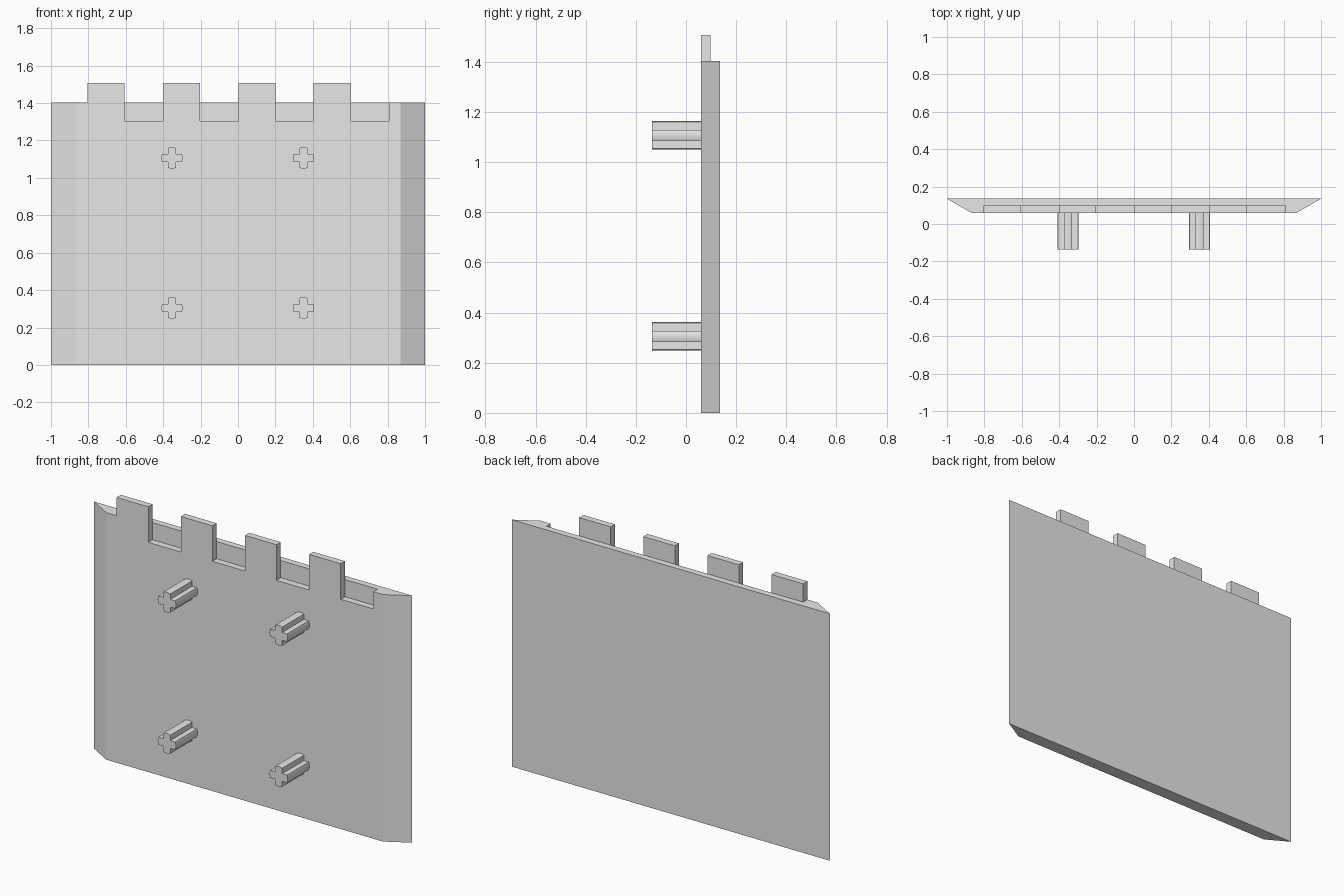
import bpy
import bmesh
from math import asin, cos, sin, pi

if "Cube" in bpy.data.objects:
    bpy.data.objects.remove(bpy.data.objects["Cube"], do_unlink=True)

GREY = (0.8, 0.8, 0.8, 1.0)
grey = bpy.data.materials.new("plain grey")
grey.use_nodes = True
grey.diffuse_color = GREY
grey.node_tree.nodes["Principled BSDF"].inputs["Base Color"].default_value = GREY

FRONT, STEP, BACK = 0.06, 0.098, 0.135
NOTCH_Z, WALL_Z, TAB_Z = 1.305, 1.403, 1.507


def prism(name, outline, vector):
    """Extrude a closed outline of 3D points along a vector."""
    bm = bmesh.new()
    face = bm.faces.new([bm.verts.new(p) for p in outline])
    ext = bmesh.ops.extrude_face_region(bm, geom=[face], use_keep_orig=True)
    moved = [v for v in ext["geom"] if isinstance(v, bmesh.types.BMVert)]
    bmesh.ops.translate(bm, verts=moved, vec=vector)
    bmesh.ops.recalc_face_normals(bm, faces=bm.faces)
    mesh = bpy.data.meshes.new(name)
    bm.to_mesh(mesh)
    bm.free()
    mesh.materials.append(grey)
    obj = bpy.data.objects.new(name, mesh)
    bpy.context.collection.objects.link(obj)
    return obj


# Wall panel with bevelled ends, tall enough to include the tabs
wall = prism("wall_panel", [(-0.87, FRONT, 0), (0.87, FRONT, 0),
                            (1, BACK, 0), (-1, BACK, 0)], (0, 0, TAB_Z))


def cut(x0, x1, y0, y1, z0):
    """Remove a box reaching above the wall top."""
    box = prism("cutter", [(x0, y0, z0), (x1, y0, z0), (x1, y1, z0), (x0, y1, z0)],
                (0, 0, 1))
    box.hide_render = True
    mod = wall.modifiers.new("cut", "BOOLEAN")
    mod.operation = "DIFFERENCE"
    mod.solver = "EXACT"
    mod.object = box
    bpy.context.view_layer.objects.active = wall
    bpy.ops.object.modifier_apply(modifier=mod.name)
    bpy.data.objects.remove(box, do_unlink=True)


# Trim the wall top behind and beside the tabs
cut(-2, 2, STEP, 1, WALL_Z)
cut(-2, -0.805, -1, 1, WALL_Z)
cut(0.7, 2, -1, 1, WALL_Z)

# Notches between the tabs
for i in range(4):
    left = -0.606 + 0.403 * i
    cut(left, left + 0.205, -1, STEP, NOTCH_Z)

# Cross-shaped pegs with rounded arm ends
RADIUS, ARM = 0.057, 0.022
half = asin(ARM / RADIUS)
cross = []
for k in range(4):
    turn = k * pi / 2
    for j in range(7):
        a = turn + half * (j / 3 - 1)
        cross.append((RADIUS * cos(a), RADIUS * sin(a)))
    # Inner corner between this arm and the next
    cross.append((ARM * (cos(turn) - sin(turn)), ARM * (sin(turn) + cos(turn))))

for row, z in (("lower", 0.305), ("upper", 1.107)):
    for side, x in (("right", -0.353), ("left", 0.35)):
        peg = prism(f"{row}_{side}_peg", [(x + px, FRONT, z + pz) for px, pz in cross],
                    (0, -FRONT - BACK, 0))
        bpy.ops.object.select_all(action="DESELECT")
        peg.select_set(True)
        bpy.context.view_layer.objects.active = peg
        bpy.ops.object.shade_smooth_by_angle(angle=pi / 6)
